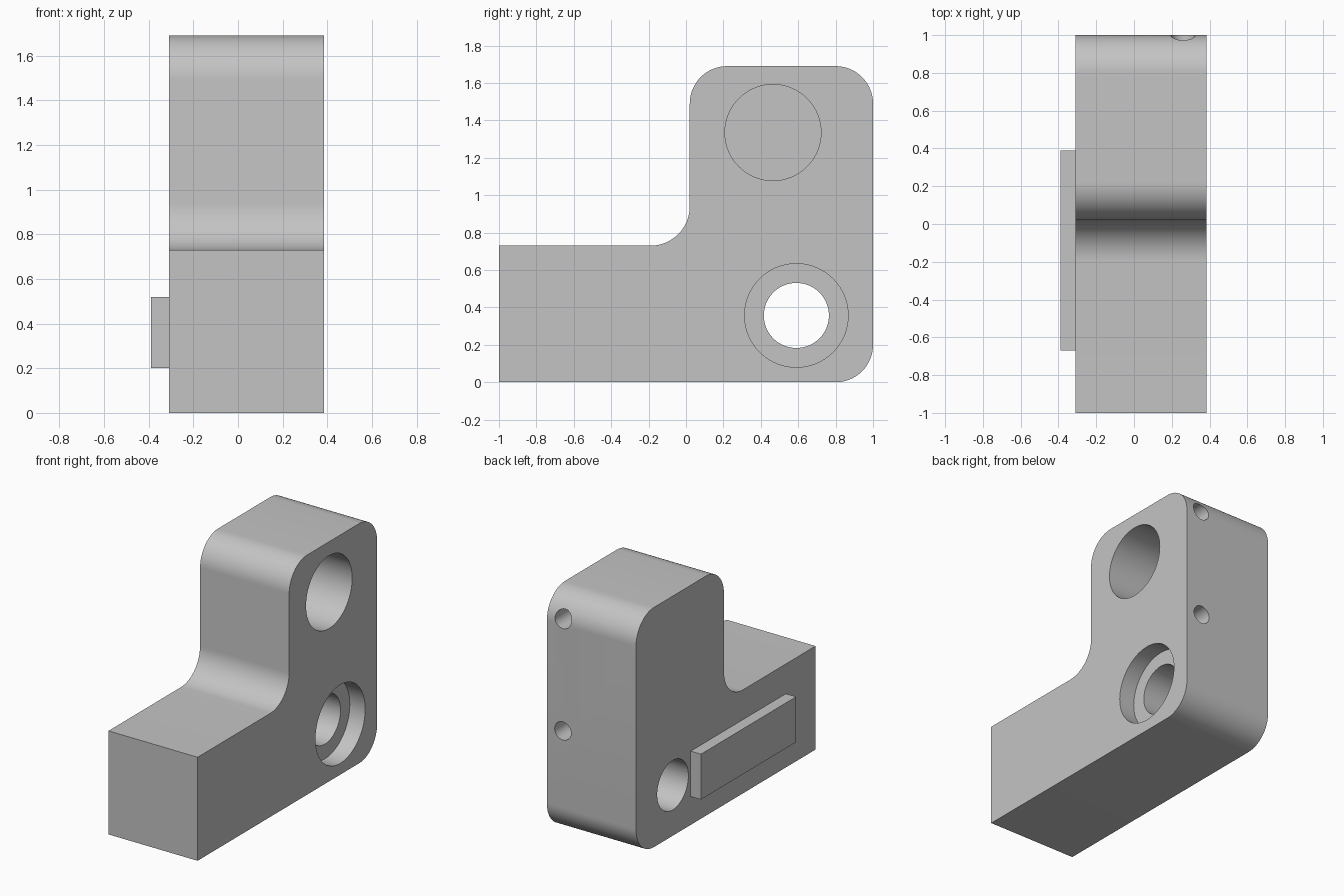
import bpy
import bmesh
import math
from mathutils import Matrix, Vector

cube = bpy.data.objects.get("Cube")
if cube:
    bpy.data.objects.remove(cube, do_unlink=True)

# Material
grey = bpy.data.materials.new("plain grey")
grey.use_nodes = True
colour = (0.55, 0.55, 0.55, 1)
grey.diffuse_color = colour
grey.node_tree.nodes["Principled BSDF"].inputs["Base Color"].default_value = colour

X_LEFT, X_RIGHT = 0.385, -0.31


def make_object(name, bm):
    bmesh.ops.recalc_face_normals(bm, faces=bm.faces)
    mesh = bpy.data.meshes.new(name)
    bm.to_mesh(mesh)
    bm.free()
    obj = bpy.data.objects.new(name, mesh)
    bpy.context.collection.objects.link(obj)
    mesh.materials.append(grey)
    return obj


def rounded_profile(corners, steps=16):
    """Replace each (y, z, radius) corner with a tangent arc."""
    points = []
    for i, (y, z, radius) in enumerate(corners):
        corner = Vector((y, z))
        if radius == 0:
            points.append(corner)
            continue
        a = (Vector(corners[i - 1][:2]) - corner).normalized()
        b = (Vector(corners[(i + 1) % len(corners)][:2]) - corner).normalized()
        centre = corner + (a + b) * radius
        for s in range(steps + 1):
            t = s / steps * math.pi / 2
            points.append(centre - b * radius * math.cos(t) - a * radius * math.sin(t))
    return points


def drill(target, name, start, direction, radius, depth):
    """Cut a round hole that begins just outside the start point."""
    direction = Vector(direction)
    over = 0.05
    bm = bmesh.new()
    middle = Vector(start) + direction * (depth - over) / 2
    turn = direction.to_track_quat('Z', 'Y').to_matrix().to_4x4()
    bmesh.ops.create_cone(bm, cap_ends=True, segments=64, radius1=radius,
                          radius2=radius, depth=depth + over,
                          matrix=Matrix.Translation(middle) @ turn)
    cutter = make_object(name, bm)
    cutter.hide_render = True
    cut = target.modifiers.new(name, 'BOOLEAN')
    cut.operation = 'DIFFERENCE'
    cut.solver = 'EXACT'
    cut.object = cutter
    bpy.context.view_layer.objects.active = target
    bpy.ops.object.modifier_apply(modifier=cut.name)
    bpy.data.objects.remove(cutter, do_unlink=True)


# L-shaped body, extruded across the width
outline = rounded_profile([
    (-1, 0, 0), (1, 0, 0.2), (1, 1.69, 0.2),
    (0.02, 1.69, 0.2), (0.02, 0.73, 0.21), (-1, 0.73, 0)])
bm = bmesh.new()
side = bm.faces.new([bm.verts.new((X_RIGHT, p.x, p.y)) for p in outline])
grown = bmesh.ops.extrude_face_region(bm, geom=[side])
bmesh.ops.translate(bm, vec=(X_LEFT - X_RIGHT, 0, 0),
                    verts=[v for v in grown["geom"] if isinstance(v, bmesh.types.BMVert)])
body = make_object("bracket_body", bm)

# Blind bore, counterbored through hole and two back screw holes
inward = (-1, 0, 0)
drill(body, "upper_bore", (X_LEFT, 0.465, 1.335), inward, 0.257, 0.5)
drill(body, "counterbore", (X_LEFT, 0.59, 0.357), inward, 0.277, 0.12)
drill(body, "through_hole", (X_LEFT, 0.59, 0.357), inward, 0.174, 0.8)
for z in (0.743, 1.528):
    drill(body, "screw_hole", (0.26, 1, z), (0, -1, 0), 0.064, 0.25)

# Raised key on the right side
bm = bmesh.new()
bmesh.ops.create_cube(bm, size=1, matrix=Matrix.Translation((-0.35, -0.14, 0.36))
                      @ Matrix.Diagonal((0.08, 1.06, 0.32, 1)))
make_object("side_key", bm)

# Smooth the rounded surfaces and keep the edges crisp
bpy.ops.object.select_all(action='DESELECT')
body.select_set(True)
bpy.context.view_layer.objects.active = body
bpy.ops.object.shade_smooth_by_angle(angle=math.radians(30))
